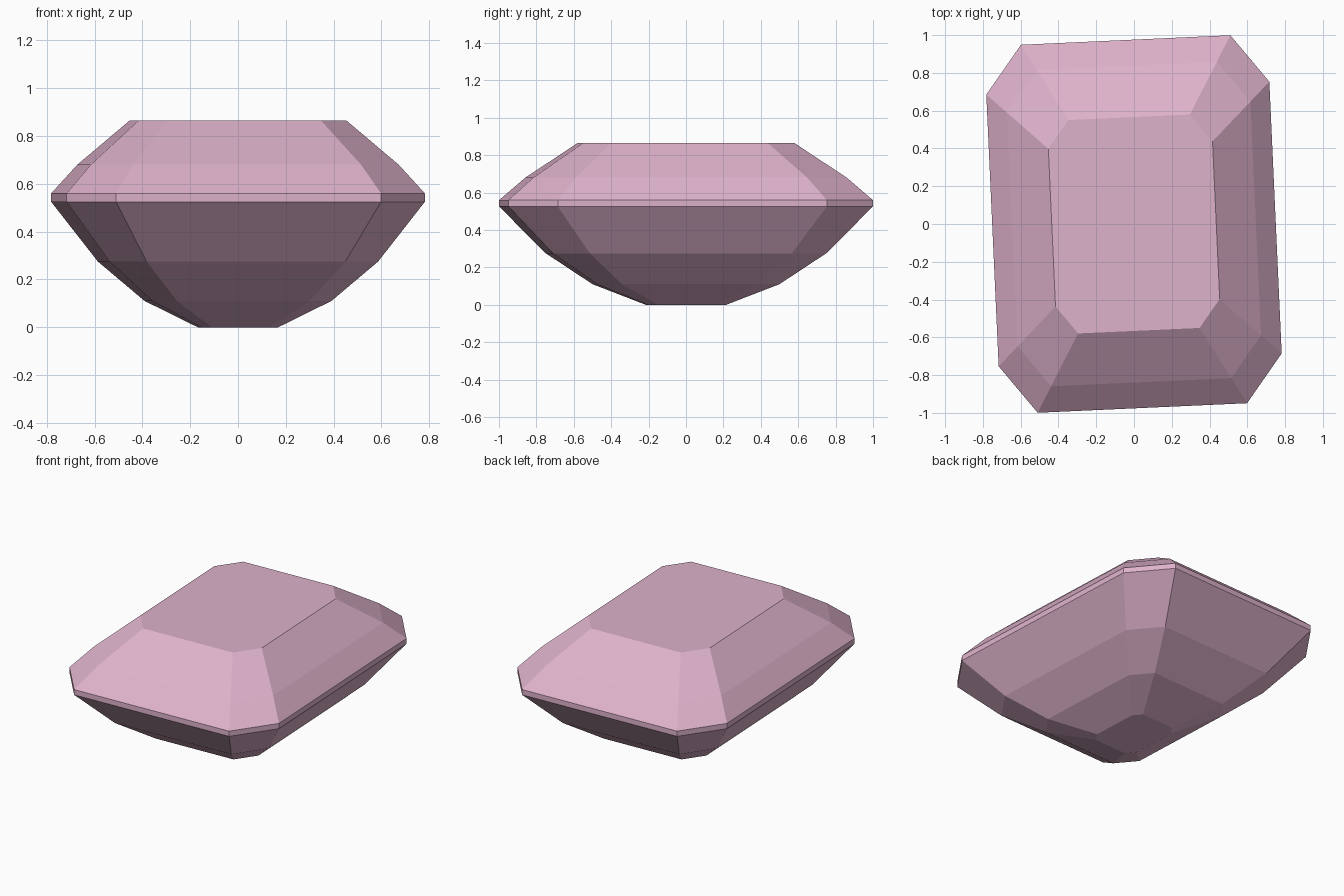
import bpy, bmesh, math

if "Cube" in bpy.data.objects:
    bpy.data.objects.remove(bpy.data.objects["Cube"])

# Flat pink for the whole stone
pink = bpy.data.materials.new("gem_pink")
pink.diffuse_color = (0.73, 0.445, 0.597, 1.0)
pink.use_nodes = True
pink.node_tree.nodes["Principled BSDF"].inputs["Base Color"].default_value = pink.diffuse_color

# Cut-corner rectangle outline at the widest point, slightly turned
SIDE_X, SIDE_Y = 0.75, 0.72
END_X, END_Y = 0.555, 0.975
TURN = math.radians(2.6)
corners = [(SIDE_X, SIDE_Y), (END_X, END_Y), (-END_X, END_Y), (-SIDE_X, SIDE_Y),
           (-SIDE_X, -SIDE_Y), (-END_X, -END_Y), (END_X, -END_Y), (SIDE_X, -SIDE_Y)]
c, s = math.cos(TURN), math.sin(TURN)
outline = [(x * c - y * s, x * s + y * c) for x, y in corners]

# Height and scale of each level: base, lower facets, girdle, crown, table
levels = [(0.0, 0.215), (0.11, 0.50), (0.275, 0.75), (0.525, 1.0),
          (0.56, 1.0), (0.68, 0.86), (0.865, 0.58)]

bm = bmesh.new()
rings = [[bm.verts.new((x * k, y * k, z)) for x, y in outline] for z, k in levels]
for low, high in zip(rings, rings[1:]):
    for i in range(8):
        j = (i + 1) % 8
        bm.faces.new((low[i], low[j], high[j], high[i]))
bm.faces.new(rings[0][::-1])   # flat base
bm.faces.new(rings[-1])        # table
mesh = bpy.data.meshes.new("cut_gem")
bm.to_mesh(mesh)
bm.free()

mesh.materials.append(pink)
gem = bpy.data.objects.new("cut_gem", mesh)
bpy.context.collection.objects.link(gem)
